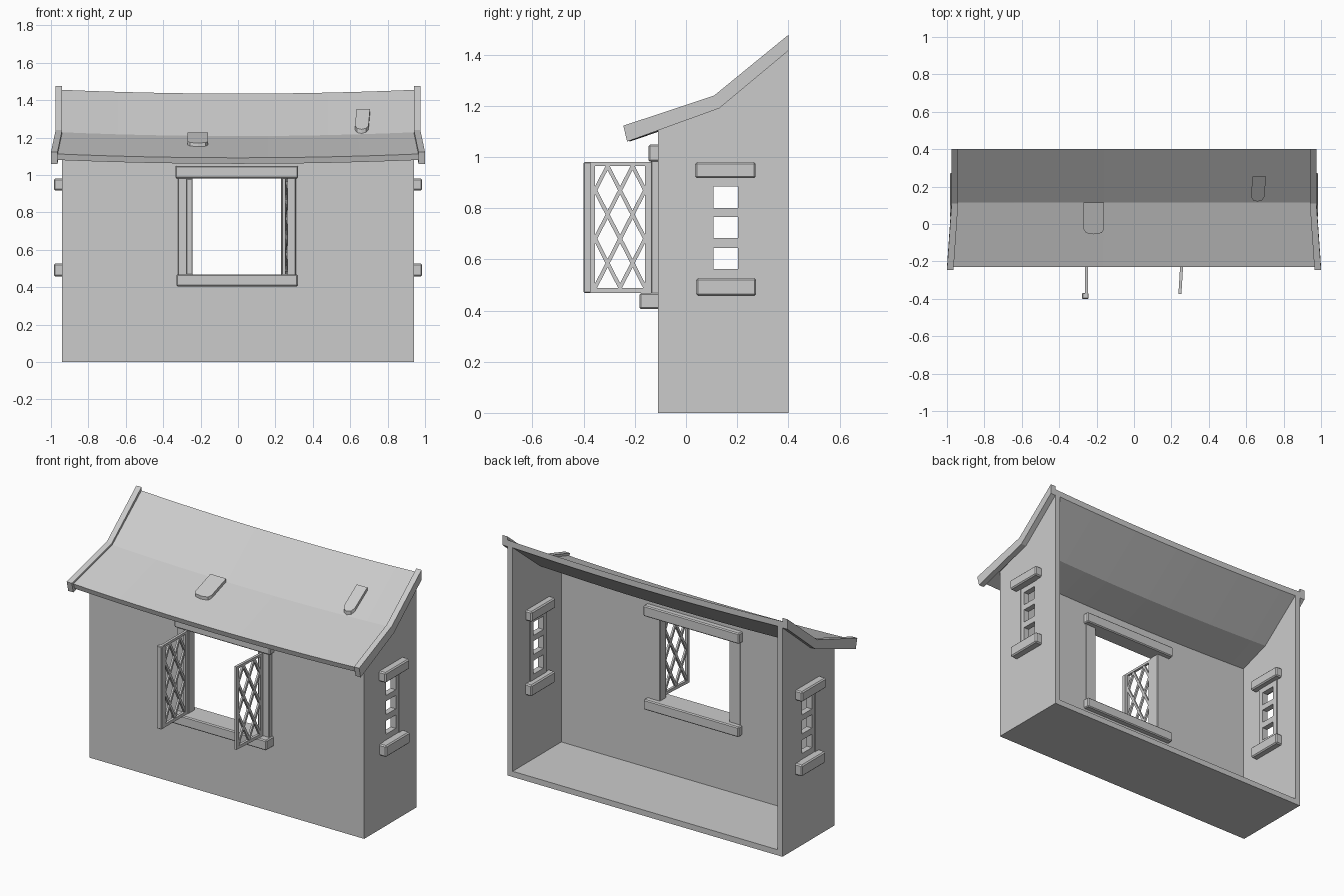
import bpy, bmesh, math

if "Cube" in bpy.data.objects:
    bpy.data.objects.remove(bpy.data.objects["Cube"])


def loft(name, sections, bevel=0.0):
    """Skin equal-length closed loops into a capped solid."""
    bm = bmesh.new()
    rows = [[bm.verts.new(p) for p in s] for s in sections]
    n = len(rows[0])
    for a, b in zip(rows, rows[1:]):
        for i in range(n):
            j = (i + 1) % n
            bm.faces.new((a[i], a[j], b[j], b[i]))
    bm.faces.new(rows[0])
    bm.faces.new(rows[-1])
    bmesh.ops.recalc_face_normals(bm, faces=bm.faces)
    me = bpy.data.meshes.new(name)
    bm.to_mesh(me)
    bm.free()
    ob = bpy.data.objects.new(name, me)
    bpy.context.collection.objects.link(ob)
    if bevel:
        m = ob.modifiers.new("bevel", "BEVEL")
        m.width = bevel
        m.segments = 1
    return ob


def prism(name, yz, x0, x1, bevel=0.0):
    return loft(name, [[(x, y, z) for y, z in yz] for x in (x0, x1)], bevel)


def box(name, x0, x1, y0, y1, z0, z1, bevel=0.0):
    return prism(name, [(y0, z0), (y1, z0), (y1, z1), (y0, z1)], x0, x1, bevel)


def cut(ob, cutters):
    bpy.context.view_layer.objects.active = ob
    for c in cutters:
        c.hide_render = True
        m = ob.modifiers.new("cut", "BOOLEAN")
        m.operation = "DIFFERENCE"
        m.solver = "EXACT"
        m.object = c
        bpy.ops.object.modifier_apply(modifier=m.name)
        bpy.data.objects.remove(c, do_unlink=True)


# Open-backed walls and floor
walls = prism("walls", [(-.11, 0), (.4, 0), (.4, 1.432), (.12, 1.205), (-.11, 1.118)], -.94, .94)
cut(walls, [box("cut_room", -.905, .905, -.075, .6, .035, 2),
            box("cut_front", -.25, .25, -.3, .1, .44, 1.01)]
    + [box("cut_side", s * .8, s * 1.1, .08, .23, .5, .94) for s in (-1, 1)])

# Sagging roof slab: y, z, half width at each profile point
profile = [(-.23, 1.092, .98), (.115, 1.208, .957), (.4, 1.435, .957),
           (.4, 1.398, .957), (.125, 1.178, .957), (-.22, 1.06, .98)]
steps = 12
roof = loft("roof", [[(t * w, y, z + .021 * t * t) for y, z, w in profile]
                     for t in (-1 + 2 * i / steps for i in range(steps + 1))])

# Flared boards along the roof ends
for s in (-1, 1):
    rail = [((-.245, 1.122), (-.23, 1.06), .965), ((.11, 1.24), (.13, 1.19), .94),
            ((.4, 1.477), (.4, 1.415), .94)]
    loft("barge_board", [[(s * x, *top), (s * (x + .035), *top),
                          (s * (x + .035), *low), (s * x, *low)] for top, low, x in rail])


# Loose roof tiles with rounded lower ends
def tile(name, cx, hw, y0, y1, slope, z_at_y0, lean=0.0):
    r = .025
    arc = [(-hw, y1), (-hw, y0 + r), (-hw + .012, y0 + .007), (0, y0),
           (hw - .012, y0 + .007), (hw, y0 + r), (hw, y1)]
    loft(name, [[(cx + x + lean * (y - y0), y, z_at_y0 + slope * (y - y0) + h)
                 for x, y in arc] for h in (-.015, .02)])


tile("lower_tile", -.215, .054, -.055, .115, .338, 1.151)
tile("upper_tile", .66, .036, .12, .255, .8, 1.224, .07)

# Front window beams and jambs
box("front_lintel", -.335, .322, -.147, -.04, .982, 1.048, .006)
box("front_sill", -.33, .32, -.182, -.04, .405, .468, .006)
for x0, x1 in ((-.322, -.243), (.23, .31)):
    box("front_jamb", x0, x1, -.137, -.073, .46, .99, .004)

# Side windows: beams and three-pane frames
for s in (-1, 1):
    box("side_lintel", s * .865, s * .985, .036, .272, .917, .98, .007)
    box("side_sill", s * .865, s * .985, .04, .274, .457, .527, .007)
    frame = box("side_frame", s * .9, s * .936, .075, .235, .51, .93)
    cut(frame, [box("cut_pane", s * .8, s * 1.1, .107, .204, z, z + .083)
                for z in (.562, .683, .801)])


# Open casements with diamond lattice
def casement(name, hinge_x, angle, y_tip):
    y0, y1, z0, z1, t = -.355, -.16, .487, .965, .008
    parts = [box(name + "_rail", -t, t, y_tip, -.137, a, b)
             for a, b in ((.468, z0), (z1, .98))]
    parts += [box(name + "_stile", -t, t, a, b, .468, .98)
              for a, b in ((y_tip, y0), (y1, -.137))]
    slope, w = .19 / .0975, .015
    for d in (-1, 1):
        for k in range(-2, 8):
            # clip each diagonal to the opening
            c = z1 - .19 * k
            ends = sorted(y0 + .04875 + (z - c) / (d * slope) for z in (z0, z1))
            a, b = max(y0, ends[0]), min(y1, ends[1])
            if b - a < .012:
                continue
            za, zb = (c + d * slope * (y - y0 - .04875) for y in (a, b))
            h = w / 2 * math.sqrt(1 + slope * slope)
            parts.append(prism(name + "_bar", [(a, za - h), (b, zb - h), (b, zb + h), (a, za + h)],
                               -.006, .006))
    # swing about the hinge edge
    for p in parts:
        for v in p.data.vertices:
            v.co.z = min(max(v.co.z, .468), .98)
            v.co.x += hinge_x + math.tan(angle) * (v.co.y + .137)


casement("left_casement", -.255, .0, -.372)
casement("right_casement", .26, math.radians(3.5), -.375)
box("left_casement_edge", -.278, -.243, -.4, -.368, .468, .98, .004)
